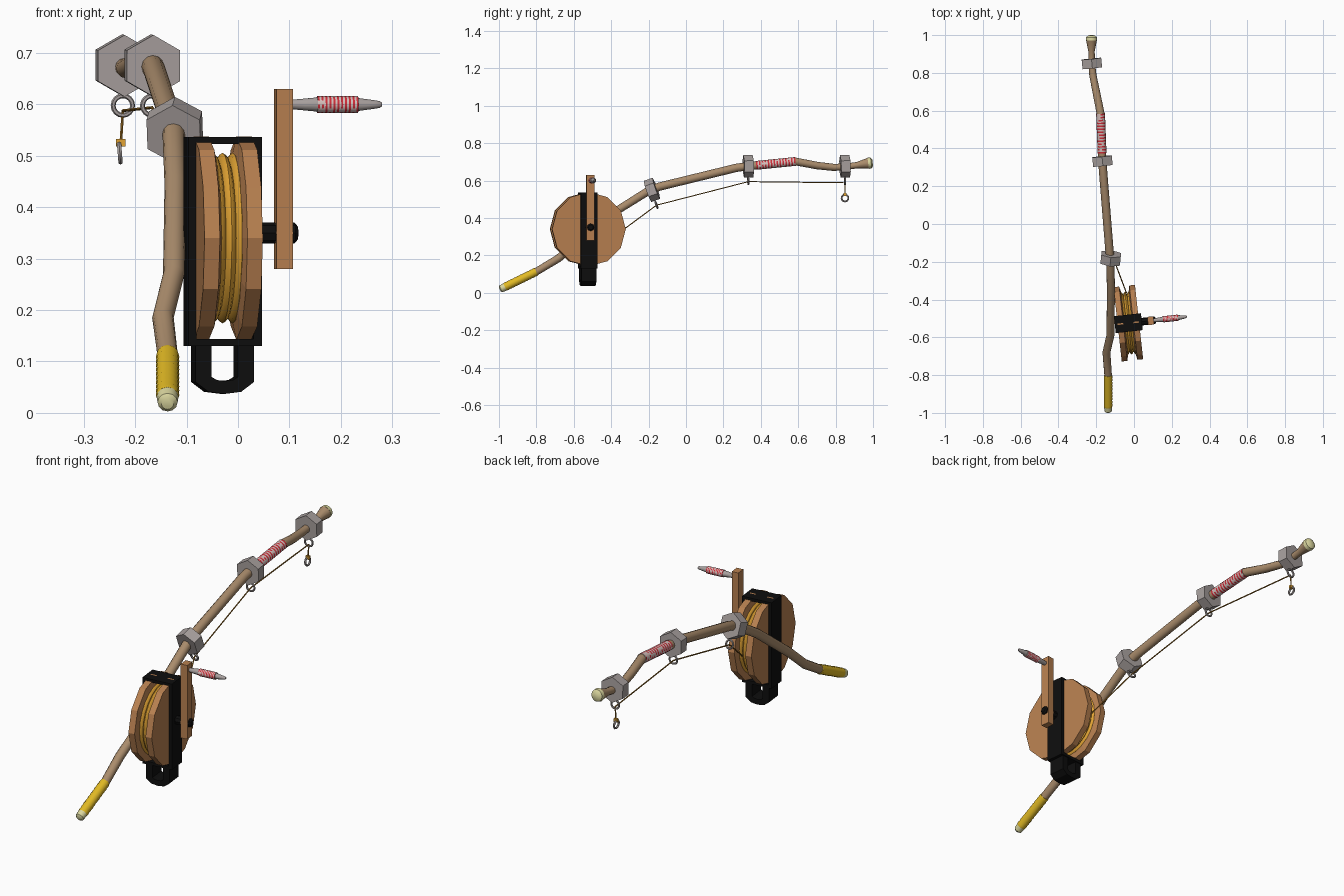
import bpy, bmesh, math, random
from mathutils import Vector, Matrix

if "Cube" in bpy.data.objects:
    bpy.data.objects.remove(bpy.data.objects["Cube"])
random.seed(4)

def material(name, r, g, b):
    m = bpy.data.materials.new(name)
    lin = [((c / 255 + 0.055) / 1.055) ** 2.4 if c > 10 else c / 255 / 12.92 for c in (r, g, b)]
    m.diffuse_color = (*lin, 1)
    m.use_nodes = True
    m.node_tree.nodes["Principled BSDF"].inputs["Base Color"].default_value = m.diffuse_color
    return m

WOOD = material("driftwood tan", 170, 140, 108)
REEL = material("reel brown", 184, 128, 80)
BLACK = material("black", 14, 14, 14)
GREY = material("stone grey", 168, 160, 158)
YELLOW = material("grip yellow", 226, 186, 36)
ROPE = material("rope gold", 226, 164, 52)
LINE = material("line brown", 160, 112, 36)
CREAM = material("cut wood cream", 220, 216, 160)
RED = material("thread red", 208, 44, 56)
PALE = material("thread pale", 214, 192, 188)

# Reel frame: local x is the crank axle, turned slightly about z
REEL_M = Matrix.Translation((-0.03, -0.525, 0.34)) @ Matrix.Rotation(math.radians(6.3), 4, 'Z')

def finish(name, bm, mats, matrix=None, smooth=False):
    bmesh.ops.recalc_face_normals(bm, faces=bm.faces)
    if matrix:
        bm.transform(matrix)
    me = bpy.data.meshes.new(name)
    bm.to_mesh(me)
    bm.free()
    for m in mats:
        me.materials.append(m)
    ob = bpy.data.objects.new(name, me)
    bpy.context.collection.objects.link(ob)
    if smooth:
        bpy.ops.object.select_all(action='DESELECT')
        ob.select_set(True)
        bpy.context.view_layer.objects.active = ob
        bpy.ops.object.shade_smooth_by_angle(angle=math.radians(40))
    return ob

def tube(name, pts, radii, mats, sides=12, matrix=None, smooth=True, rule=None, turn=0):
    """Sweep a round section along points, with one radius per point."""
    bm = bmesh.new()
    pts = [Vector(p) for p in pts]
    rings = []
    for i, p in enumerate(pts):
        d = (pts[min(i + 1, len(pts) - 1)] - pts[max(i - 1, 0)]).normalized()
        up = Vector((0, 0, 1)) if abs(d.z) < 0.9 else Vector((1, 0, 0))
        s = d.cross(up).normalized()
        u = s.cross(d)
        angs = [2 * math.pi * k / sides + turn for k in range(sides)]
        rings.append([bm.verts.new(p + radii[i] * (s * math.cos(a) + u * math.sin(a))) for a in angs])
    for i in range(len(rings) - 1):
        for k in range(sides):
            j = (k + 1) % sides
            f = bm.faces.new((rings[i][k], rings[i][j], rings[i + 1][j], rings[i + 1][k]))
            if rule:
                f.material_index = rule(i, k)
    bm.faces.new(rings[0])
    bm.faces.new(rings[-1])
    return finish(name, bm, mats, matrix, smooth)

def lathe_x(name, profile, mats, **kw):
    return tube(name, [(x, 0, kw.get("z", 0)) for x, r in profile], [r for x, r in profile], mats,
                **{k: v for k, v in kw.items() if k != "z"})

def box(name, lo, hi, mat, matrix=None):
    bm = bmesh.new()
    bmesh.ops.create_cube(bm, size=1)
    for v in bm.verts:
        v.co = Vector([lo[i] + (v.co[i] + 0.5) * (hi[i] - lo[i]) for i in range(3)])
    return finish(name, bm, [mat], matrix)

def ring(name, centre, axis, radius, thick, mat):
    bm = bmesh.new()
    n, m = 16, 6
    grid = [[bm.verts.new(((radius + thick * math.cos(b)) * math.cos(a),
                           (radius + thick * math.cos(b)) * math.sin(a), thick * math.sin(b)))
             for b in [2 * math.pi * j / m for j in range(m)]] for a in [2 * math.pi * i / n for i in range(n)]]
    for i in range(n):
        for j in range(m):
            bm.faces.new((grid[i][j], grid[(i + 1) % n][j],
                          grid[(i + 1) % n][(j + 1) % m], grid[i][(j + 1) % m]))
    rot = Vector(axis).to_track_quat('Z', 'Y').to_matrix().to_4x4()
    return finish(name, bm, [mat], Matrix.Translation(centre) @ rot, True)

def along(a, b, n):
    return [Vector(a).lerp(Vector(b), i / n) for i in range(n + 1)]

thread = lambda i, k: 1 if i % 2 == 0 and random.random() < 0.85 else 0

# Crooked rod
rod = [(-0.137, -0.97, 0.03), (-0.137, -0.8, 0.113), (-0.146, -0.68, 0.185), (-0.125, -0.59, 0.27),
       (-0.122, -0.36, 0.445), (-0.125, -0.2, 0.545), (-0.13, -0.14, 0.568), (-0.163, 0.27, 0.668),
       (-0.168, 0.34, 0.678), (-0.177, 0.585, 0.702), (-0.2, 0.7, 0.68), (-0.218, 0.79, 0.67),
       (-0.224, 0.86, 0.674), (-0.225, 0.915, 0.682), (-0.225, 0.975, 0.692)]
rod_r = [0.02, 0.02, 0.021, 0.021, 0.021, 0.022, 0.022, 0.022, 0.022, 0.021, 0.02, 0.019, 0.017, 0.017, 0.029]
tube("rod", rod, rod_r, [WOOD])
tube("rod_tip_cap", [(-0.225, 0.974, 0.692), (-0.225, 0.99, 0.694), (-0.225, 0.998, 0.695)],
     [0.03, 0.028, 0.016], [CREAM])
tube("rod_butt_cap", [(-0.137, -0.996, 0.018), (-0.137, -0.99, 0.0205), (-0.137, -0.965, 0.0325)],
     [0.012, 0.0195, 0.0215], [CREAM])

# Wound grip and thread wrap on the rod
tube("rod_grip", along((-0.137, -0.968, 0.031), (-0.137, -0.8, 0.113), 20),
     [0.0215 + 0.0015 * (i % 2) for i in range(21)], [YELLOW])
tube("rod_thread_wrap", along((-0.169, 0.375, 0.681), (-0.177, 0.585, 0.702), 27),
     [0.0235] * 28, [PALE, RED], rule=thread)

# Hexagonal line guides with hanging rings
guides = [((-0.123, -0.182, 0.55), (0.1, 1, 0.36), (-0.118, -0.158, 0.47)),
          ((-0.167, 0.333, 0.676), (-0.1, 1, 0.03), (-0.167, 0.333, 0.598)),
          ((-0.223, 0.85, 0.676), (-0.1, 1, 0.03), (-0.224, 0.85, 0.598))]
for n, (c, axis, rc) in enumerate(guides):
    d = Vector(axis).normalized() * 0.025
    tube(f"guide_nut_{n + 1}", [Vector(c) - d, Vector(c) + d], [0.06, 0.06], [GREY], sides=6,
         smooth=False, turn=math.pi / 6)
    ring(f"guide_ring_{n + 1}", rc, axis, 0.019, 0.0048, GREY)

# Fishing line, knot and end ring
line = [(-0.04, -0.365, 0.315), (-0.118, -0.158, 0.468), (-0.167, 0.333, 0.594),
        (-0.224, 0.85, 0.588), (-0.228, 0.85, 0.525)]
for n in range(4):
    tube(f"line_{n + 1}", line[n:n + 2], [0.003, 0.003], [LINE], sides=6)
box("line_knot", (-0.237, 0.843, 0.518), (-0.219, 0.857, 0.533), ROPE)
ring("end_ring", (-0.23, 0.85, 0.506), (1, 0, 0.08), 0.018, 0.0048, GREY)

# Spool: two faceted flanges and coiled rope
for s, side in ((-1, "left"), (1, "right")):
    lathe_x(f"flange_{side}", [(s * 0.014, 0.14), (s * 0.027, 0.198), (s * 0.057, 0.198)], [REEL],
            matrix=REEL_M, smooth=False)
coil = []
for c in (-0.02, 0, 0.02):
    coil += [(c - 0.01, 0.152), (c - 0.006, 0.162), (c, 0.166), (c + 0.006, 0.162)]
lathe_x("rope_coil", coil + [(0.03, 0.152)], [ROPE], sides=24, matrix=REEL_M)

# Black strap frame around the spool
for s, side in ((-1, "left"), (1, "right")):
    x = sorted((s * 0.056, s * 0.072))
    box(f"frame_{side}", (x[0], -0.045, -0.21), (x[1], 0.045, 0.196), BLACK, REEL_M)
box("frame_top", (-0.072, -0.045, 0.183), (0.072, 0.045, 0.197), BLACK, REEL_M)
box("frame_bottom", (-0.072, -0.045, -0.21), (0.072, 0.045, -0.196), BLACK, REEL_M)

# Belt loop below the frame: U profile extruded in depth
outer = [(-0.057, -0.2), (-0.057, -0.28), (-0.032, -0.299), (0, -0.303), (0.032, -0.299), (0.057, -0.28), (0.057, -0.2)]
inner = [(-0.026, -0.2), (-0.026, -0.27), (-0.016, -0.276), (0, -0.278), (0.016, -0.276), (0.026, -0.27), (0.026, -0.2)]
bm = bmesh.new()
for i in range(6):
    quad = [outer[i], outer[i + 1], inner[i + 1], inner[i]]
    face = bm.faces.new([bm.verts.new((x, -0.04, z)) for x, z in quad])
bmesh.ops.remove_doubles(bm, verts=bm.verts, dist=0.0001)
ext = bmesh.ops.extrude_face_region(bm, geom=bm.faces[:], use_keep_orig=True)
bmesh.ops.translate(bm, vec=(0, 0.08, 0), verts=[v for v in ext["geom"] if isinstance(v, bmesh.types.BMVert)])
finish("belt_loop", bm, [BLACK], REEL_M)

# Crank: axle, arm, nut and turned handle
lathe_x("axle", [(0.05, 0.02), (0.105, 0.02)], [BLACK], z=0.01, sides=8, matrix=REEL_M, smooth=False)
box("crank_arm", (0.103, -0.022, -0.06), (0.135, 0.022, 0.29), REEL, REEL_M)
lathe_x("axle_nut", [(0.13, 0.02), (0.141, 0.02), (0.147, 0.013)], [BLACK], z=0.01, sides=8,
        matrix=REEL_M, smooth=False)
lathe_x("crank_handle", [(0.13, 0.009), (0.16, 0.012), (0.19, 0.015), (0.225, 0.0155), (0.26, 0.014),
                         (0.295, 0.009), (0.307, 0.007), (0.312, 0.004)], [GREY], z=0.26, sides=10, matrix=REEL_M)
lathe_x("handle_thread_wrap", [(0.185 + 0.0038 * i, 0.0165) for i in range(22)], [PALE, RED], z=0.26,
        matrix=REEL_M, rule=thread)
